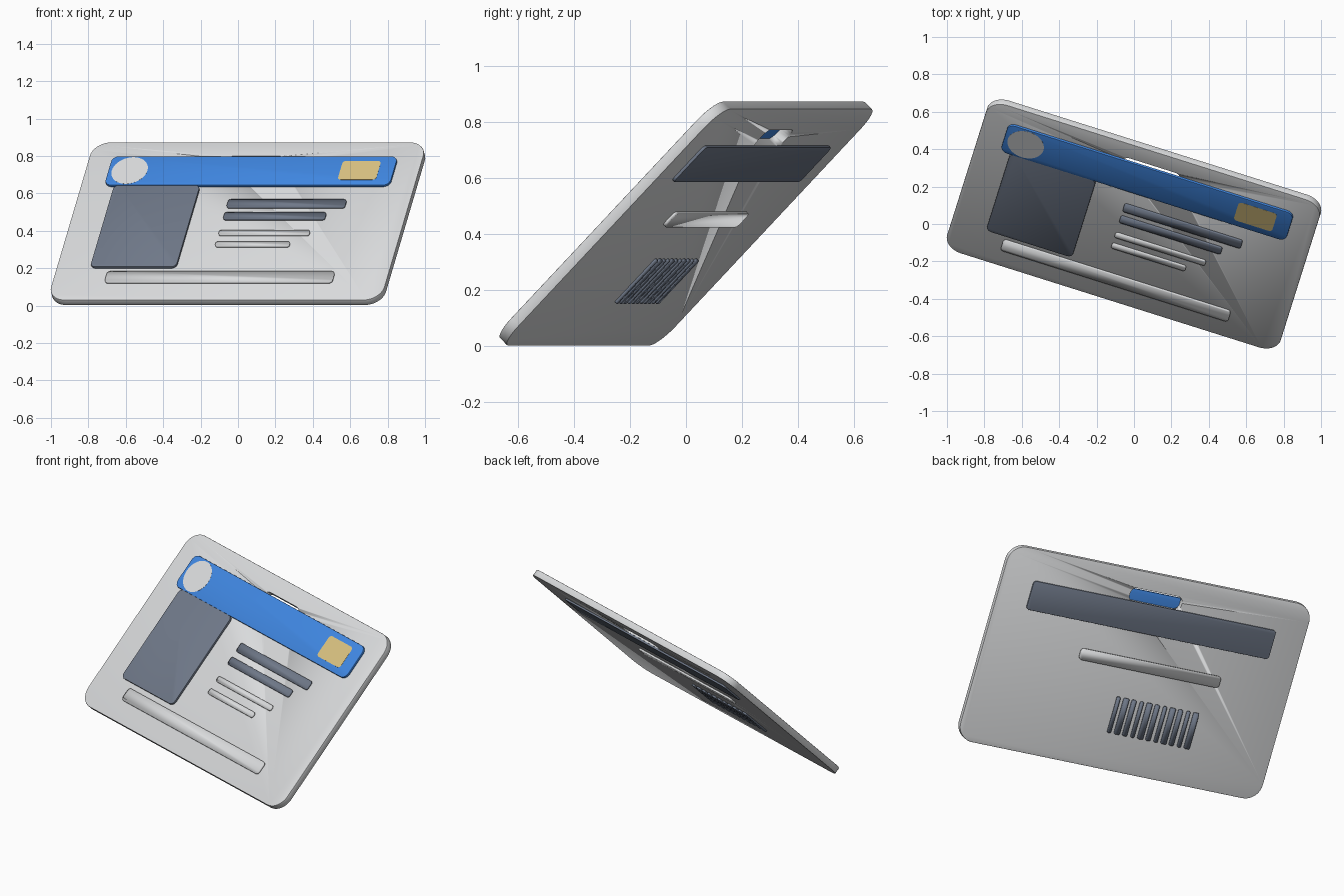
import bpy, bmesh, math
from mathutils import Matrix

if "Cube" in bpy.data.objects:
    bpy.data.objects.remove(bpy.data.objects["Cube"])

# Card frame: x along the width, y up the face, z out of the front
POSE = (Matrix.Translation((0, 0, 0.4375)) @ Matrix.Rotation(math.radians(-17.5), 4, 'Z')
        @ Matrix.Rotation(math.radians(45.5), 4, 'X'))
HALF = 0.02          # half the card thickness


def material(name, rgb):
    m = bpy.data.materials.new(name)
    m.diffuse_color = (*rgb, 1)
    m.use_nodes = True
    m.node_tree.nodes["Principled BSDF"].inputs["Base Color"].default_value = m.diffuse_color
    return m


LIGHT = material("light_grey", (0.70, 0.71, 0.72))
BLUE = material("blue", (0.05, 0.24, 0.75))
SLATE = material("slate", (0.16, 0.19, 0.25))
GOLD = material("gold", (0.70, 0.54, 0.22))


def plate(name, x0, x1, y0, y1, z0, z1, r, mat, soft=False, bevel=0.0, seg=6):
    """Rounded rectangle extruded from z0 to z1."""
    bm = bmesh.new()
    ring = []
    corners = ((x1 - r, y1 - r), (x0 + r, y1 - r), (x0 + r, y0 + r), (x1 - r, y0 + r))
    for k, (cx, cy) in enumerate(corners):
        for i in range(seg + 1):
            a = math.pi / 2 * (k + i / seg)
            ring.append(bm.verts.new((cx + r * math.cos(a), cy + r * math.sin(a), z0)))
    face = bm.faces.new(ring)
    top = bmesh.ops.extrude_face_region(bm, geom=[face])["geom"]
    for v in top:
        if isinstance(v, bmesh.types.BMVert):
            v.co.z = z1
    bmesh.ops.remove_doubles(bm, verts=bm.verts, dist=1e-5)
    bmesh.ops.recalc_face_normals(bm, faces=bm.faces)
    if bevel:
        rims = [e for e in bm.edges if abs(e.verts[0].co.z - e.verts[1].co.z) < 1e-6]
        bmesh.ops.bevel(bm, geom=rims, offset=bevel, segments=2, profile=0.5, affect='EDGES')
    me = bpy.data.meshes.new(name)
    bm.to_mesh(me)
    bm.free()
    me.materials.append(mat)
    for p in me.polygons:
        p.use_smooth = True
    if not soft:
        me.set_sharp_from_angle(angle=math.radians(30))
    ob = bpy.data.objects.new(name, me)
    ob.matrix_world = POSE
    bpy.context.collection.objects.link(ob)
    return ob


def front(name, x0, x1, y0, y1, h, r, mat, **kw):
    return plate(name, x0, x1, y0, y1, HALF - 0.002, HALF + h, r, mat, **kw)


def back(name, x0, x1, y0, y1, h, r, mat, **kw):
    return plate(name, x0, x1, y0, y1, -HALF - h, -HALF + 0.002, r, mat, **kw)


# Card body with the lanyard slot cut through
card = plate("card_body", -0.935, 0.935, -0.592, 0.592, -HALF, HALF, 0.10, LIGHT,
             bevel=0.003, seg=10)
cutter = plate("slot_cutter", -0.16, 0.16, 0.405, 0.488, -0.1, 0.1, 0.035, LIGHT)
cutter.hide_render = True
cutter.hide_viewport = True
cut = card.modifiers.new("slot", 'BOOLEAN')
cut.operation = 'DIFFERENCE'
cut.solver = 'EXACT'
cut.object = cutter

# Header band with round emblem and chip
band = plate("header_band", -0.80, 0.80, 0.255, 0.473, HALF, HALF + 0.015, 0.04, BLUE, bevel=0.003)
plate("emblem_disc", -0.78, -0.58, 0.264, 0.464, HALF + 0.012, HALF + 0.0155, 0.0999, LIGHT, seg=10)
plate("chip", 0.50, 0.715, 0.295, 0.437, HALF + 0.012, HALF + 0.0155, 0.02, GOLD)

# Photo panel
front("photo_panel", -0.745, -0.262, -0.355, 0.258, 0.013, 0.03, SLATE, bevel=0.003)

# Front text lines: right end, bottom, top, colour
lines = [(0.582, 0.094, 0.153, SLATE), (0.490, 0.006, 0.056, SLATE),
         (0.428, -0.113, -0.077, LIGHT), (0.335, -0.198, -0.162, LIGHT)]
for i, (x1, y0, y1, mat) in enumerate(lines):
    front(f"text_line_{i + 1}", -0.08, x1, y0, y1, 0.011, 0.014, mat, soft=True)
front("footer_strip", -0.64, 0.635, -0.468, -0.386, 0.011, 0.02, LIGHT, soft=True)

# Back stripe and signature strip
back("back_stripe", -0.755, 0.745, 0.236, 0.410, 0.011, 0.02, SLATE, bevel=0.003)
back("signature_strip", -0.51, 0.355, 0.012, 0.080, 0.011, 0.02, LIGHT, soft=True)

# Barcode bars of alternating width
for i in range(11):
    w = (0.022, 0.034, 0.028)[i % 3]
    c = 0.055 - i * 0.048
    back(f"barcode_bar_{i + 1}", c - w / 2, c + w / 2, -0.374, -0.156, 0.010, 0.008, SLATE,
         soft=True, seg=4)
